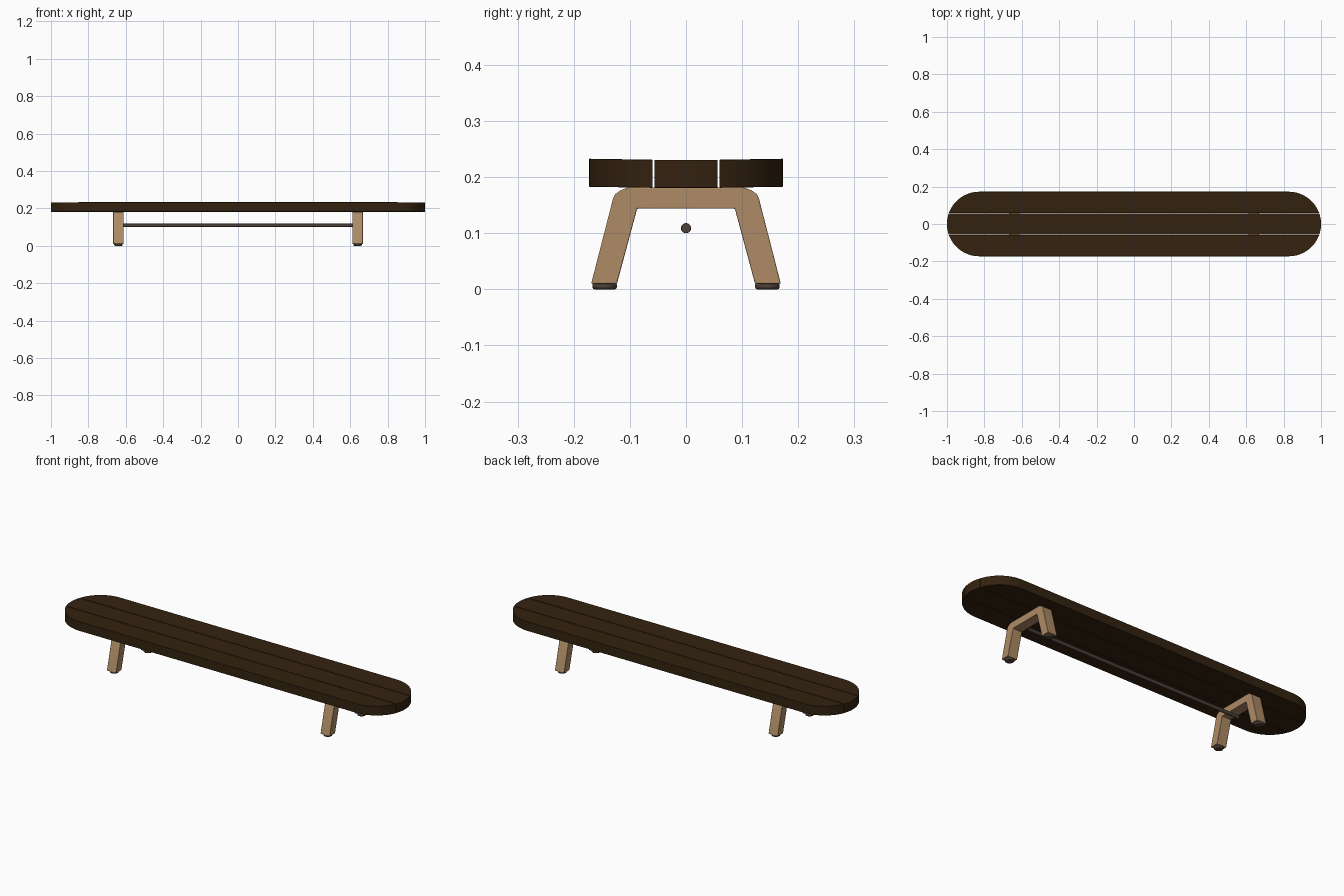
import bpy, bmesh, math
from mathutils import Matrix

if "Cube" in bpy.data.objects:
    bpy.data.objects.remove(bpy.data.objects["Cube"])


def material(name, rgb):
    m = bpy.data.materials.new(name)
    m.diffuse_color = (*rgb, 1)
    m.use_nodes = True
    m.node_tree.nodes["Principled BSDF"].inputs["Base Color"].default_value = m.diffuse_color
    return m


DARK_WOOD = material("dark wood", (0.034, 0.016, 0.005))
LIGHT_WOOD = material("light wood", (0.42, 0.26, 0.13))
METAL = material("brown metal", (0.08, 0.054, 0.041))


def finish(name, bm, mat, bevel=0.0):
    bmesh.ops.recalc_face_normals(bm, faces=bm.faces)
    me = bpy.data.meshes.new(name)
    bm.to_mesh(me)
    bm.free()
    me.materials.append(mat)
    ob = bpy.data.objects.new(name, me)
    bpy.context.collection.objects.link(ob)
    if bevel:
        mod = ob.modifiers.new("bevel", 'BEVEL')
        mod.width, mod.segments, mod.limit_method = bevel, 2, 'ANGLE'
    bpy.context.view_layer.objects.active = ob
    ob.select_set(True)
    bpy.ops.object.shade_smooth_by_angle(angle=math.radians(35))
    ob.select_set(False)
    return ob


def prism(name, points, offset, mat, bevel):
    """Extrude a flat outline of 3D points by an offset."""
    bm = bmesh.new()
    face = bm.faces.new([bm.verts.new(p) for p in points])
    new = bmesh.ops.extrude_face_region(bm, geom=[face])["geom"]
    bmesh.ops.translate(bm, vec=offset, verts=[v for v in new if isinstance(v, bmesh.types.BMVert)])
    return finish(name, bm, mat, bevel)


def cylinder(name, radius, depth, matrix, mat, bevel):
    bm = bmesh.new()
    bmesh.ops.create_cone(bm, cap_ends=True, segments=32, radius1=radius,
                          radius2=radius, depth=depth, matrix=matrix)
    return finish(name, bm, mat, bevel)


# Seat: three planks cut from one round-ended outline, outer ones tilted slightly up
R = 0.1725


def plank(name, y0, y1):
    a0, a1 = math.asin(y0 / R), math.asin(y1 / R)
    n = 24
    end = [(1 - R + R * math.cos(a), R * math.sin(a))
           for a in (a0 + (a1 - a0) * i / n for i in range(n + 1))]
    outline = end + [(-x, y) for x, y in reversed(end) if x > 0]
    points = [(x, y, 0.181 + 0.016 * max(0, abs(y) - 0.058)) for x, y in outline]
    prism(name, points, (0, 0, 0.05), DARK_WOOD, 0.001)


plank("middle_plank", -0.0565, 0.0565)
plank("back_plank", 0.0595, R)
plank("front_plank", -R, -0.0595)

# Leg frames with splayed legs and rubber-like round feet
half = [(0.087, 0.144), (0.123, 0.01), (0.169, 0.01), (0.130, 0.162),
        (0.126, 0.170), (0.116, 0.177), (0.103, 0.1815)]
profile = half + [(-y, z) for y, z in reversed(half)]
for side, sx in (("left", -1), ("right", 1)):
    prism(side + "_leg_frame", [(sx * 0.64 - 0.028, y, z) for y, z in profile],
          (0.056, 0, 0), LIGHT_WOOD, 0.002)
    for end, sy in (("front", -1), ("back", 1)):
        cylinder(f"{side}_{end}_foot", 0.022, 0.012,
                 Matrix.Translation((sx * 0.64, sy * 0.145, 0.006)), METAL, 0.004)

# Long rod between the two frames
cylinder("stretcher_rod", 0.009, 1.28,
         Matrix.Translation((0, 0, 0.109)) @ Matrix.Rotation(math.pi / 2, 4, 'Y'), METAL, 0.001)
